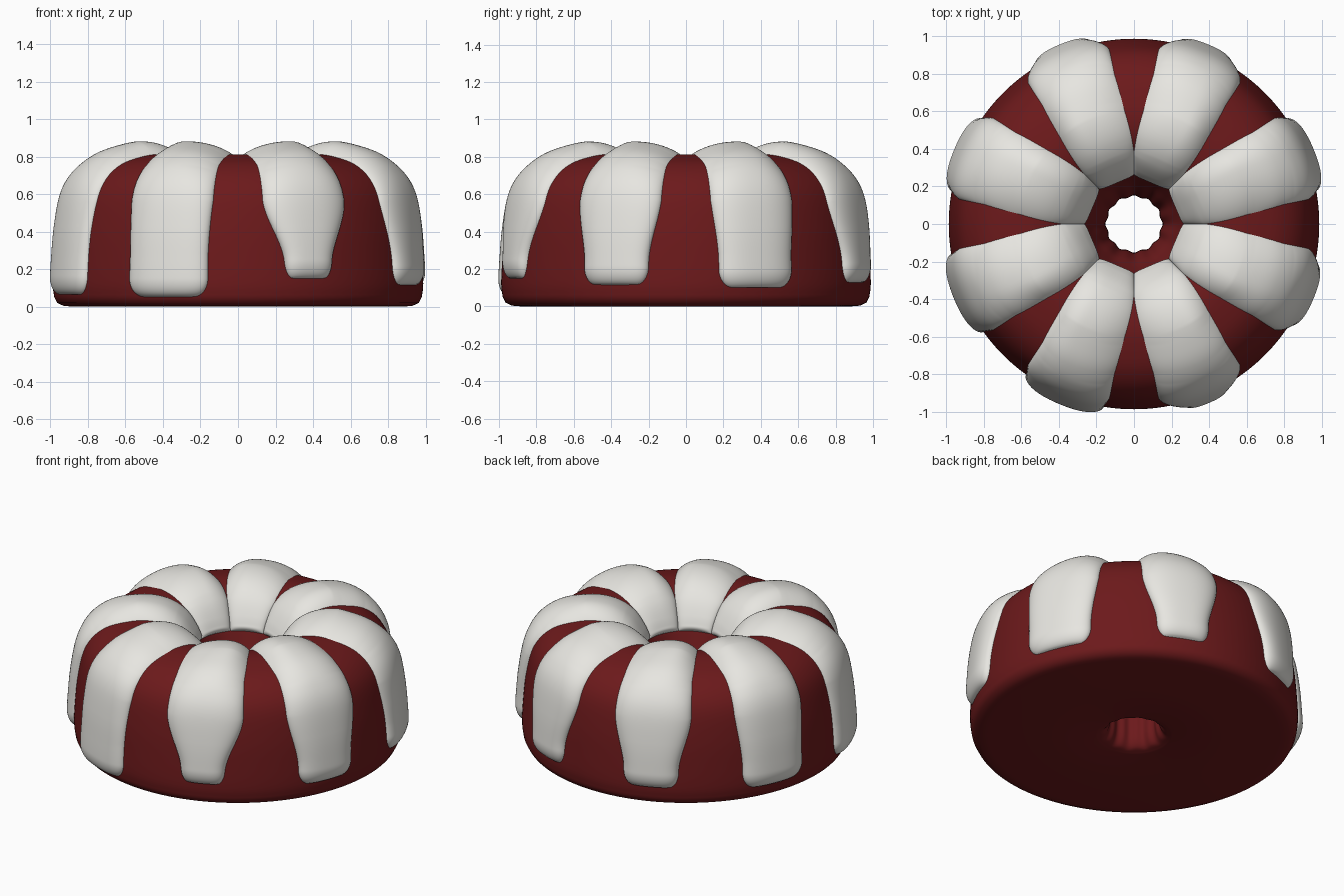
import bpy, bmesh
from math import sin, cos, pi, radians, sqrt
from mathutils import Vector

old = bpy.data.objects.get("Cube")
if old:
    bpy.data.objects.remove(old, do_unlink=True)


def material(name, color):
    m = bpy.data.materials.new(name)
    m.use_nodes = True
    m.diffuse_color = color
    bsdf = next(n for n in m.node_tree.nodes if n.type == 'BSDF_PRINCIPLED')
    bsdf.inputs["Base Color"].default_value = color
    bsdf.inputs["Roughness"].default_value = 0.6
    return m


RED = material("red sponge", (0.15, 0.01, 0.011, 1))
WHITE = material("white icing", (0.8, 0.79, 0.75, 1))


def spline(pts, steps):
    """Catmull-Rom curve through (radius, height) points."""
    p = [Vector(q) for q in pts]
    p = [2 * p[0] - p[1]] + p + [2 * p[-1] - p[-2]]
    out = []
    for a, b, c, d in zip(p, p[1:], p[2:], p[3:]):
        for i in range(steps):
            t = i / steps
            out.append(0.5 * (2 * b + (c - a) * t + (2 * a - 5 * b + 4 * c - d) * t * t
                              + (3 * b - a - 3 * c + d) * t ** 3))
    return out + [p[-2]]


def lerp_table(x, table):
    for (x0, y0), (x1, y1) in zip(table, table[1:]):
        if x <= x1:
            t = max(0, (x - x0) / (x1 - x0))
            return y0 + (y1 - y0) * t
    return table[-1][1]


def grid_object(name, rows, mat, closed=False):
    """Skin a grid of points; closed wraps the grid both ways."""
    bm = bmesh.new()
    v = [[bm.verts.new(p) for p in row] for row in rows]
    n, m = len(v), len(v[0])
    for i in range(n if closed else n - 1):
        for j in range(m if closed else m - 1):
            k, l = (i + 1) % n, (j + 1) % m
            bm.faces.new((v[i][j], v[i][l], v[k][l], v[k][j]))
    bmesh.ops.recalc_face_normals(bm, faces=bm.faces)
    mesh = bpy.data.meshes.new(name)
    bm.to_mesh(mesh)
    bm.free()
    mesh.materials.append(mat)
    mesh.polygons.foreach_set("use_smooth", [True] * len(mesh.polygons))
    ob = bpy.data.objects.new(name, mesh)
    bpy.context.collection.objects.link(ob)


# Ring cake: outer wall, crown and funnel, then the hole and base
crown = [(0.98, 0.05), (0.988, 0.12), (0.982, 0.25), (0.966, 0.42), (0.932, 0.59),
         (0.875, 0.69), (0.79, 0.757), (0.69, 0.793), (0.57, 0.812), (0.46, 0.796),
         (0.37, 0.745), (0.305, 0.67), (0.262, 0.59)]
hole = [(0.262, 0.59), (0.225, 0.5), (0.185, 0.41), (0.157, 0.3), (0.148, 0.18),
        (0.153, 0.08), (0.18, 0.02), (0.23, 0)]
base = [(0.5, 0), (0.88, 0), (0.93, 0.004), (0.965, 0.02)]
outline = spline(crown, 5) + spline(hole, 5)[1:] + [Vector(q) for q in base]

SEGMENTS, FLUTES = 192, 12
rows = []
for r, z in outline:
    flute = 0.005 * max(0, 1 - abs(r - 0.15) / 0.12) if z > 0.01 else 0
    row = []
    for j in range(SEGMENTS):
        a = 2 * pi * j / SEGMENTS
        rr = r + flute * cos(FLUTES * a)
        row.append((rr * cos(a), rr * sin(a), z))
    rows.append(row)
grid_object("ring_cake", rows, RED, closed=True)

# Icing strips draped over the crown, each with its own drip length and taper.
# Across a strip the bulge is (1 - |w| ** power) ** softness, its ridge leaning sideways by LEAN.
HALF_ANGLE = [(0.2, 22.5), (0.37, 23), (0.45, 21.6), (0.6, 18.4), (0.8, 15.4), (0.94, 14.5), (0.98, 13.2)]
THICKNESS = [(0.28, 0.04), (0.4, 0.058), (0.6, 0.071), (0.85, 0.06), (0.97, 0.052)]
POWER = [(0.3, 2), (0.85, 2.2), (0.98, 3.5)]
SOFTNESS = [(0.28, 0.45), (0.45, 0.8), (0.65, 0.95), (0.85, 0.75), (0.97, 0.5)]
LEAN = [(0.3, 0.05), (0.45, 0.2), (0.6, 0.3), (0.85, 0.12), (0.95, 0)]
ACROSS = 28
SINK = 0.005
path = spline(crown, 16)


def round_tip(distance, length):
    return sqrt(1 - (1 - min(1, distance / length)) ** 2)


def icing_strip(name, angle, bottom, taper, side):
    pts = [p for i, p in enumerate(path) if p.y >= bottom or i > len(path) // 2]
    arc = [0]
    for p, q in zip(pts, pts[1:]):
        arc.append(arc[-1] + (q - p).length)
    rows = []
    for i, p in enumerate(pts):
        tangent = (pts[min(i + 1, len(pts) - 1)] - pts[max(i - 1, 0)]).normalized()
        normal = Vector((tangent.y, -tangent.x))
        drip_tip = round_tip(arc[i], 0.1)
        tip = drip_tip * round_tip(arc[-1] - arc[i], 0.03)
        half = radians(lerp_table(p.x, HALF_ANGLE)) * (0.62 + 0.38 * drip_tip)
        if p.x > 0.9:
            t = min(1, max(0, (0.56 - p.y) / 0.34))
            half *= 1 + (taper - 1) * t * t * (3 - 2 * t)
        thick = lerp_table(p.x, THICKNESS)
        power, softness = lerp_table(p.x, POWER), lerp_table(p.x, SOFTNESS)
        lean = side * lerp_table(p.x, LEAN)
        row = []
        for j in range(ACROSS + 1):
            u = sin(pi * (j / ACROSS - 0.5))
            w = (u - lean) / (1 - lean if u > lean else 1 + lean)
            dome = max(0, 1 - abs(w) ** power) ** softness
            q = p + normal * ((thick + SINK) * dome * tip - SINK)
            a = angle + half * u
            row.append((q.x * cos(a), q.x * sin(a), q.y))
        rows.append(row)
    grid_object(name, rows, WHITE)


DRIPS = [(0.095, 0.93), (0.125, 0.72), (0.125, 0.75), (0.09, 0.93),
         (0.06, 1), (0.05, 1), (0.145, 0.6), (0.11, 0.82)]
for k, (bottom, taper) in enumerate(DRIPS):
    icing_strip(f"icing_strip_{k + 1}", radians(22.5 + 45 * k), bottom, taper, 1 - 2 * (k % 2))
